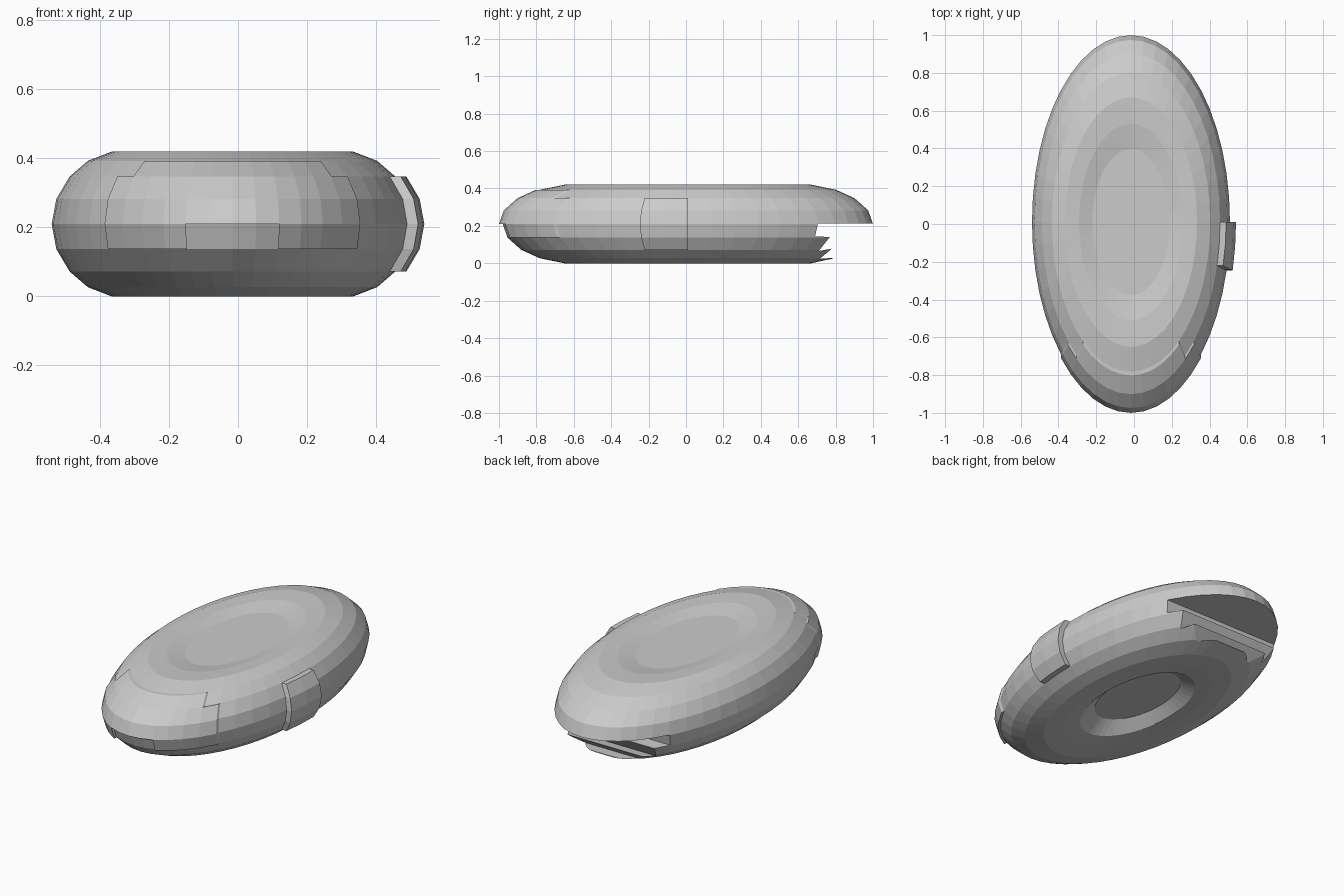
import bpy, bmesh
from math import sin, cos, radians

if "Cube" in bpy.data.objects:
    bpy.data.objects.remove(bpy.data.objects["Cube"])

SEG = 48
CX, CY, RX, RY = -0.016, 0.01, 0.524, 0.99

# Rim profile (relative radius, height), mirrored below; shallow top dimple, deeper bottom one
rim = [(0.667, 0.42), (0.80, 0.393), (0.90, 0.348), (0.974, 0.283), (1.0, 0.21)]
top_dimple = [(0.39, 0.396), (0.525, 0.416)]
bottom_dimple = [(0.525, 0.003), (0.41, 0.012), (0.305, 0.065)]
profile = top_dimple + rim + [(r, 0.42 - z) for r, z in reversed(rim[:-1])] + bottom_dimple

# Elliptical disc body
bm = bmesh.new()
rings = []
for r, z in profile:
    rings.append([bm.verts.new((CX + RX * r * sin(radians(360 / SEG * i)),
                                CY - RY * r * cos(radians(360 / SEG * i)), z))
                  for i in range(SEG)])
faces = {}
for k in range(len(rings) - 1):
    for i in range(SEG):
        j = (i + 1) % SEG
        faces[k, i] = bm.faces.new((rings[k][i], rings[k + 1][i],
                                    rings[k + 1][j], rings[k][j]))
bm.faces.new(rings[0])
bm.faces.new(rings[-1][::-1])


def raise_region(keys, offset):
    """Extrude a patch of the shell in one direction."""
    region = [faces[k, i % SEG] for k, i in keys]
    out = bmesh.ops.extrude_face_region(bm, geom=region)
    verts = [g for g in out["geom"] if isinstance(g, bmesh.types.BMVert)]
    bmesh.ops.translate(bm, verts=verts, vec=offset)
    bmesh.ops.delete(bm, geom=[f for f in region if f.is_valid], context='FACES')


# Front panel with a recessed slot at its lower middle
panel = [(3, i) for i in range(-5, 5)]
panel += [(k, i) for k in (4, 5) for i in range(-6, 6)]
panel += [(6, i) for i in range(-6, 6) if not -2 <= i < 2]
raise_region(panel, (0, -0.02, 0))

# Side tab
raise_region([(k, i) for k in range(4, 8) for i in (10, 11)], (0.032, 0, 0))

bmesh.ops.recalc_face_normals(bm, faces=bm.faces[:])
mesh = bpy.data.meshes.new("disc_body")
bm.to_mesh(mesh)
bm.free()
body = bpy.data.objects.new("disc_body", mesh)
bpy.context.collection.objects.link(body)

# Saw-toothed cutter for the lower rear notch (y, z outline)
outline = [(0.705, 0.2115), (0.69, 0.143), (0.77, 0.141), (0.71, 0.066),
           (0.78, 0.078), (0.715, 0.024), (0.785, 0.029), (0.785, 0.025),
           (0.66, -0.002), (0.66, -0.1), (1.2, -0.1), (1.2, 0.2115)]
cb = bmesh.new()
base = cb.faces.new([cb.verts.new((-1, y, z)) for y, z in outline])
ext = bmesh.ops.extrude_face_region(cb, geom=[base], use_keep_orig=True)
bmesh.ops.translate(cb, vec=(2, 0, 0),
                    verts=[g for g in ext["geom"] if isinstance(g, bmesh.types.BMVert)])
bmesh.ops.recalc_face_normals(cb, faces=cb.faces[:])
cmesh = bpy.data.meshes.new("rear_notch_cutter")
cb.to_mesh(cmesh)
cb.free()
cutter = bpy.data.objects.new("rear_notch_cutter", cmesh)
bpy.context.collection.objects.link(cutter)
cutter.hide_render = True

# Apply the notch, then drop the cutter
mod = body.modifiers.new("rear_notch", 'BOOLEAN')
mod.operation = 'DIFFERENCE'
mod.solver = 'EXACT'
mod.object = cutter
bpy.context.view_layer.objects.active = body
body.select_set(True)
bpy.ops.object.modifier_apply(modifier=mod.name)
bpy.data.objects.remove(cutter)
